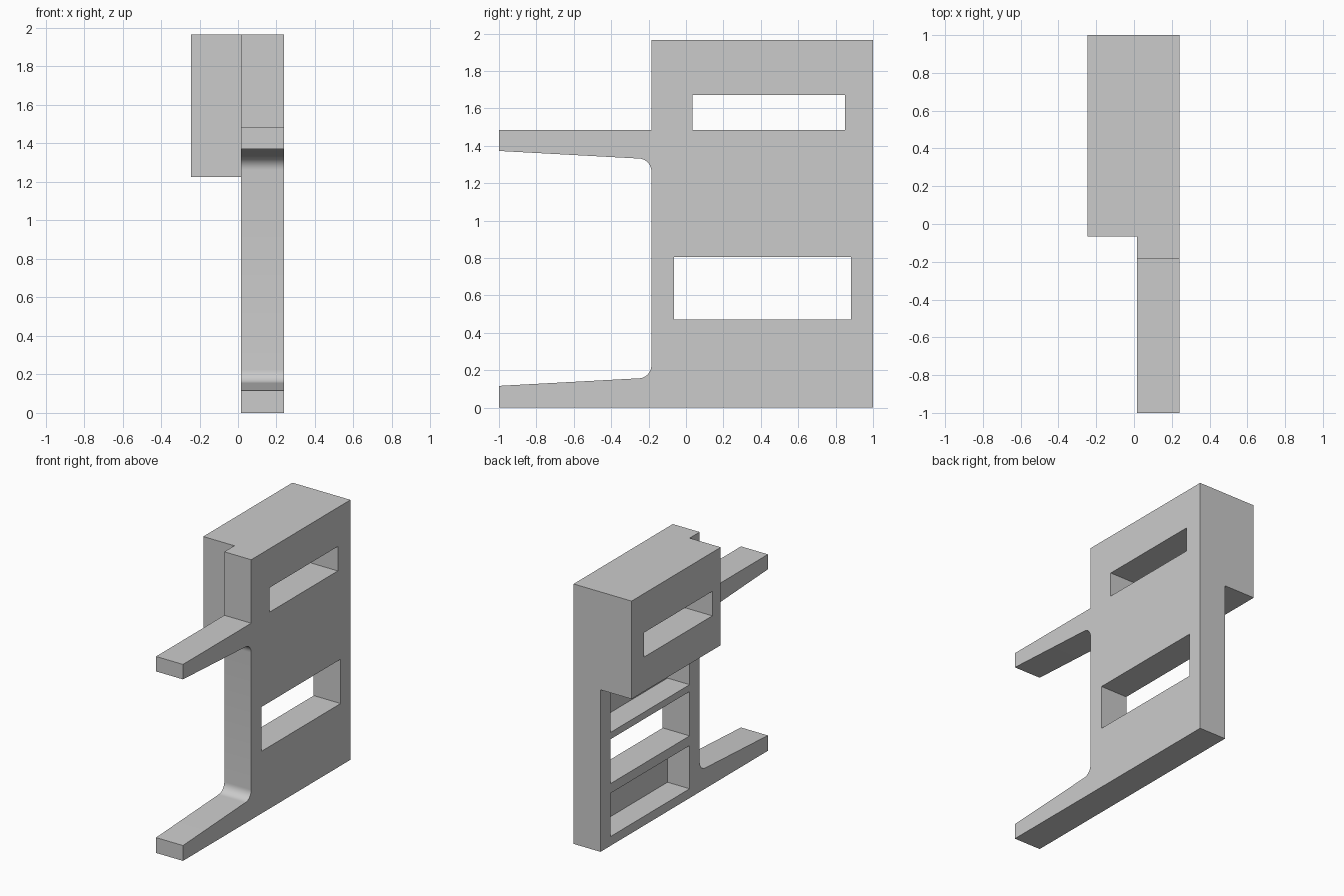
import bpy, bmesh
from math import cos, sin, radians

cube = bpy.data.objects.get("Cube")
if cube:
    bpy.data.objects.remove(cube, do_unlink=True)

# Plain grey material
grey = bpy.data.materials.new("plain_grey")
grey.use_nodes = True
COLOUR = (0.6, 0.6, 0.6, 1)
grey.diffuse_color = COLOUR
grey.node_tree.nodes["Principled BSDF"].inputs["Base Color"].default_value = COLOUR


def prism(name, profile, x0, x1):
    """Extrude a (y, z) outline along x."""
    bm = bmesh.new()
    face = bm.faces.new([bm.verts.new((x0, y, z)) for y, z in profile])
    ext = bmesh.ops.extrude_face_region(bm, geom=[face])["geom"]
    bmesh.ops.translate(bm, vec=(x1 - x0, 0, 0),
                        verts=[g for g in ext if isinstance(g, bmesh.types.BMVert)])
    bmesh.ops.recalc_face_normals(bm, faces=bm.faces)
    mesh = bpy.data.meshes.new(name)
    bm.to_mesh(mesh)
    bm.free()
    mesh.materials.append(grey)
    obj = bpy.data.objects.new(name, mesh)
    bpy.context.collection.objects.link(obj)
    return obj


def box(name, x, y, z):
    return prism(name, [(y[0], z[0]), (y[1], z[0]), (y[1], z[1]), (y[0], z[1])], *x)


def combine(target, tool, operation):
    """Boolean the tool into the target and discard the tool."""
    mod = target.modifiers.new(operation, "BOOLEAN")
    mod.operation, mod.object, mod.solver = operation, tool, "EXACT"
    bpy.context.view_layer.objects.active = target
    bpy.ops.object.modifier_apply(modifier=mod.name)
    bpy.data.objects.remove(tool, do_unlink=True)


BACK, TOP = 1.0, 1.965
PLATE_L, PLATE_R, BLOCK_R = 0.24, 0.015, -0.245
FRONT, ARM_TOP, MID = -0.185, 1.485, 0.744

# Tapered underside of the upper arm, with a rounded root
R = 0.07
arm = [(-1, 1.372)]
arm += [(FRONT - R + R * cos(radians(a)), 1.262 + R * sin(radians(a)))
        for a in (93 - 93 * i / 10 for i in range(11))]
lower_arm = [(y, 2 * MID - z) for y, z in reversed(arm)]

# Side plate with two arms
body = prism("bracket_body",
             [(-1, 0), (BACK, 0), (BACK, TOP), (FRONT, TOP), (FRONT, ARM_TOP), (-1, ARM_TOP)]
             + arm + lower_arm, PLATE_R, PLATE_L)

# Upper block on the inner side
combine(body, box("upper_block", (BLOCK_R, 0.1), (-0.065, BACK), (1.225, TOP)), "UNION")

# Through windows and blind pockets
SPAN = (-0.065, 0.883)
openings = [
    ("upper_window", (-0.5, 0.5), (0.035, 0.85), (1.485, 1.67)),
    ("lower_window", (-0.5, 0.5), SPAN, (0.47, 0.805)),
    ("lower_pocket", (-0.1, 0.2), SPAN, (0.07, 0.397)),
    ("upper_pocket", (-0.1, 0.2), SPAN, (0.857, 1.19)),
]
for spec in openings:
    combine(body, box(*spec), "DIFFERENCE")

# Smooth only the rounded arm roots
bpy.ops.object.select_all(action="DESELECT")
body.select_set(True)
bpy.context.view_layer.objects.active = body
bpy.ops.object.shade_smooth_by_angle(angle=radians(30))
